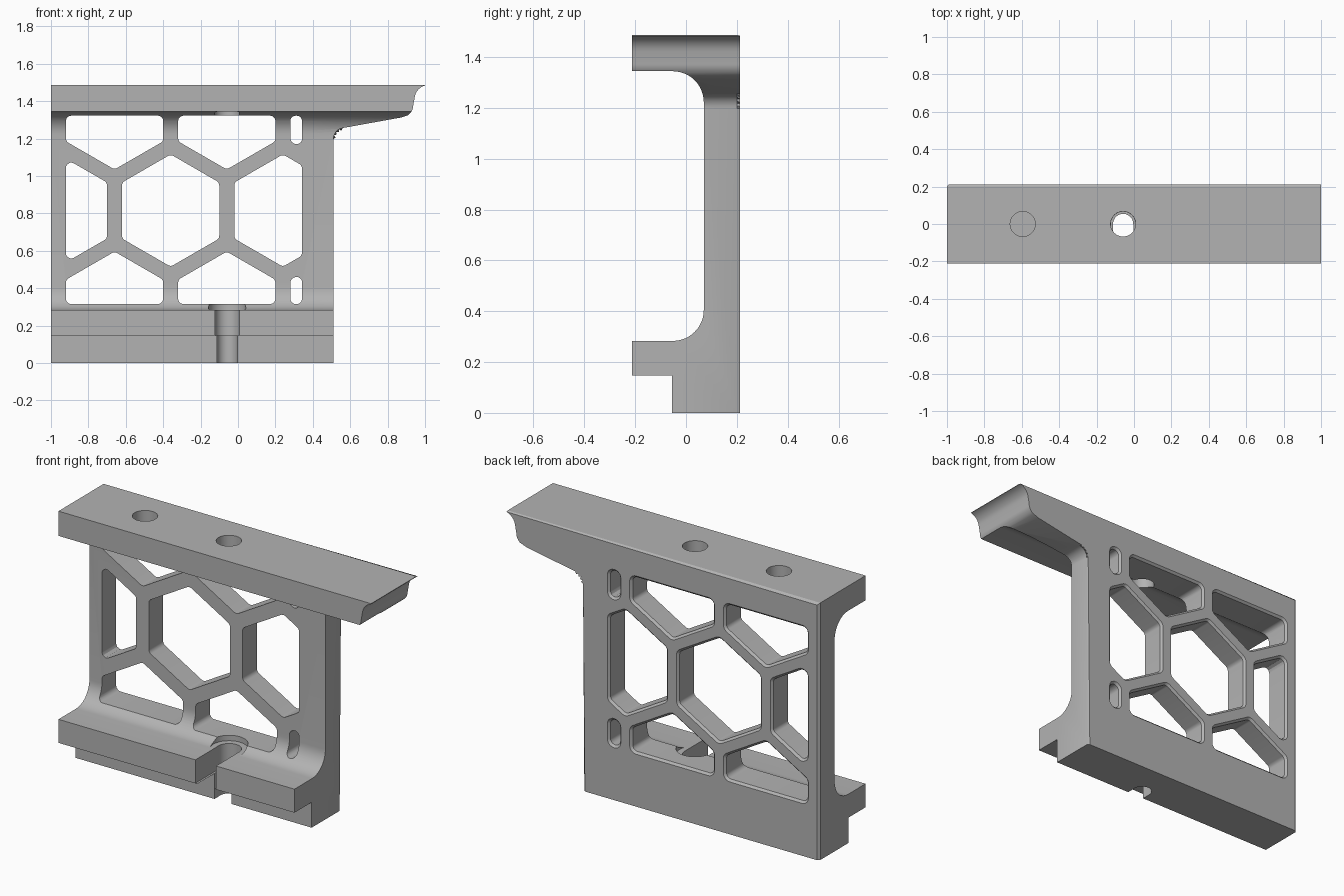
import bpy, bmesh
from math import sin, cos, tan, pi, radians
from mathutils import Vector

if "Cube" in bpy.data.objects:
    bpy.data.objects.remove(bpy.data.objects["Cube"])

BACK = 0.2125    # rear face
CHAMFER = 0.012


def finish(name, bm):
    bmesh.ops.recalc_face_normals(bm, faces=bm.faces[:])
    mesh = bpy.data.meshes.new(name)
    bm.to_mesh(mesh)
    bm.free()
    ob = bpy.data.objects.new(name, mesh)
    bpy.context.collection.objects.link(ob)
    return ob


def loft(loops):
    """Closed solid through a list of loops of 3D points."""
    bm = bmesh.new()
    rings = [[bm.verts.new(p) for p in loop] for loop in loops]
    n = len(rings[0])
    for a, b in zip(rings, rings[1:]):
        for i in range(n):
            j = (i + 1) % n
            bm.faces.new((a[i], a[j], b[j], b[i]))
    bm.faces.new(rings[0])
    bm.faces.new(rings[-1])
    return bm


def arc(cx, cy, r, a0, a1, n=12):
    return [(cx + r * cos(radians(a0 + (a1 - a0) * i / n)),
             cy + r * sin(radians(a0 + (a1 - a0) * i / n))) for i in range(n + 1)]


def combine(target, cutter, operation="DIFFERENCE"):
    mod = target.modifiers.new("cut", "BOOLEAN")
    mod.operation, mod.solver, mod.object = operation, "EXACT", cutter
    bpy.context.view_layer.objects.active = target
    bpy.ops.object.modifier_apply(modifier=mod.name)
    bpy.data.objects.remove(cutter)


# Side section: stepped foot, thin web with fillets, top flange
section = [(0.3, -0.1), (-0.055, -0.1), (-0.055, 0.147), (-BACK, 0.147), (-BACK, 0.283)]
section += arc(-0.052, 0.405, 0.122, -90, 0)
section += arc(-0.052, 1.222, 0.122, 0, 90)
section += [(-BACK, 1.344), (-BACK, 1.6), (0.3, 1.6)]
bracket = finish("bracket", loft([[(x, y, z) for y, z in section] for x in (-1.1, 1.1)]))

# Front outline: upright with a tapered overhang ending in an ogee
outline = [(-1, 0), (0.51, 0)]
outline += arc(0.57, 1.197, 0.06, 180, 100, 8)
outline += [(0.87, 1.312)]
outline += arc(0.875, 1.377, 0.062, -60, 0, 8)
outline += arc(1.02, 1.41, 0.076, 172, 105, 8)
outline += [(1, 1.487), (-1, 1.487)]
bm = loft([[(x, y, z) for x, z in outline] for y in (-0.3, BACK)])
rim = [e for e in bm.edges if all(v.co.y > 0.2 for v in e.verts)
       and any(v.co.z > 0.1 for v in e.verts)
       and not all(v.co.x > 0.9 for v in e.verts)]
bmesh.ops.bevel(bm, geom=rim, offset=CHAMFER, segments=1, affect="EDGES")
combine(bracket, finish("outline_block", bm), "INTERSECT")


# Honeycomb windows, clipped to a rectangle
def clip(poly, axis, limit, sign):
    out = []
    for p, q in zip(poly, poly[1:] + poly[:1]):
        dp, dq = sign * (limit - p[axis]), sign * (limit - q[axis])
        if dp >= 0:
            out.append(p)
        if dp * dq < 0:
            out.append(p.lerp(q, dp / (dp - dq)))
    return out


def rounded(poly, r, grow):
    """Fillet a convex polygon, then offset it outward by grow."""
    pts = []
    n = len(poly)
    for i, p in enumerate(poly):
        a = (poly[i - 1] - p).normalized()
        b = (poly[(i + 1) % n] - p).normalized()
        centre = p + (a + b).normalized() * r / sin(a.angle(b) / 2)
        start = Vector((-a.y, a.x)) * -1
        end = Vector((b.y, -b.x))
        if start.dot(centre - p) > 0:
            start = -start
        if end.dot(centre - p) > 0:
            end = -end
        for k in range(6):
            pts.append(centre + start.lerp(end, k / 5).normalized() * (r + grow))
    return pts


PITCH, MID_X, MID_Z = 0.6, -0.36, 0.815
ROW = PITCH * cos(pi / 6)
for row in (-1, 0, 1):
    for col in (-1, 0, 1):
        cx = MID_X + PITCH * (col + (0.5 if row else 0))
        cz = MID_Z + ROW * row
        hexagon = [Vector((cx + 0.3 * sin(k * pi / 3), cz + 0.3 * cos(k * pi / 3)))
                   for k in range(6)]
        for axis, limit, sign in ((0, -0.92, -1), (0, 0.342, 1), (1, 0.315, -1), (1, 1.322, 1)):
            hexagon = clip(hexagon, axis, limit, sign)
        loops = [[(p.x, y, p.y) for p in rounded(hexagon, 0.028, g)]
                 for y, g in ((-0.3, 0), (BACK - CHAMFER, 0), (BACK + CHAMFER, 2 * CHAMFER))]
        combine(bracket, finish("window_cutter", loft(loops)))


# Vertical bores and the open bolt slot
def upright_cut(shape, low, high):
    combine(bracket, finish("bore_cutter", loft([[(x, y, z) for x, y in shape]
                                                 for z in (low, high)])))


def circle(x, r):
    return arc(x, 0, r, 0, 352.5, 47)


def slot(x, r):
    return arc(x, 0, r, 0, 180, 24) + [(x - r, -0.3), (x + r, -0.3)]


BOLT_X = -0.058
upright_cut(circle(-0.595, 0.067), 1.39, 1.6)
upright_cut(circle(BOLT_X, 0.067), 1.25, 1.6)
upright_cut(slot(BOLT_X, 0.054), -0.1, 0.2)
upright_cut(slot(BOLT_X, 0.066), 0.1475, 0.3)
upright_cut(circle(BOLT_X, 0.1), 0.2835, 0.4)

# Plain grey finish
grey = bpy.data.materials.new("plain_grey")
grey.use_nodes = True
colour = (0.45, 0.45, 0.45, 1)
grey.diffuse_color = colour
grey.node_tree.nodes["Principled BSDF"].inputs["Base Color"].default_value = colour
bracket.data.materials.clear()
bracket.data.materials.append(grey)
for face in bracket.data.polygons:
    face.material_index = 0

bpy.ops.object.select_all(action="DESELECT")
bracket.select_set(True)
bpy.context.view_layer.objects.active = bracket
bpy.ops.object.shade_smooth_by_angle(angle=radians(30))
